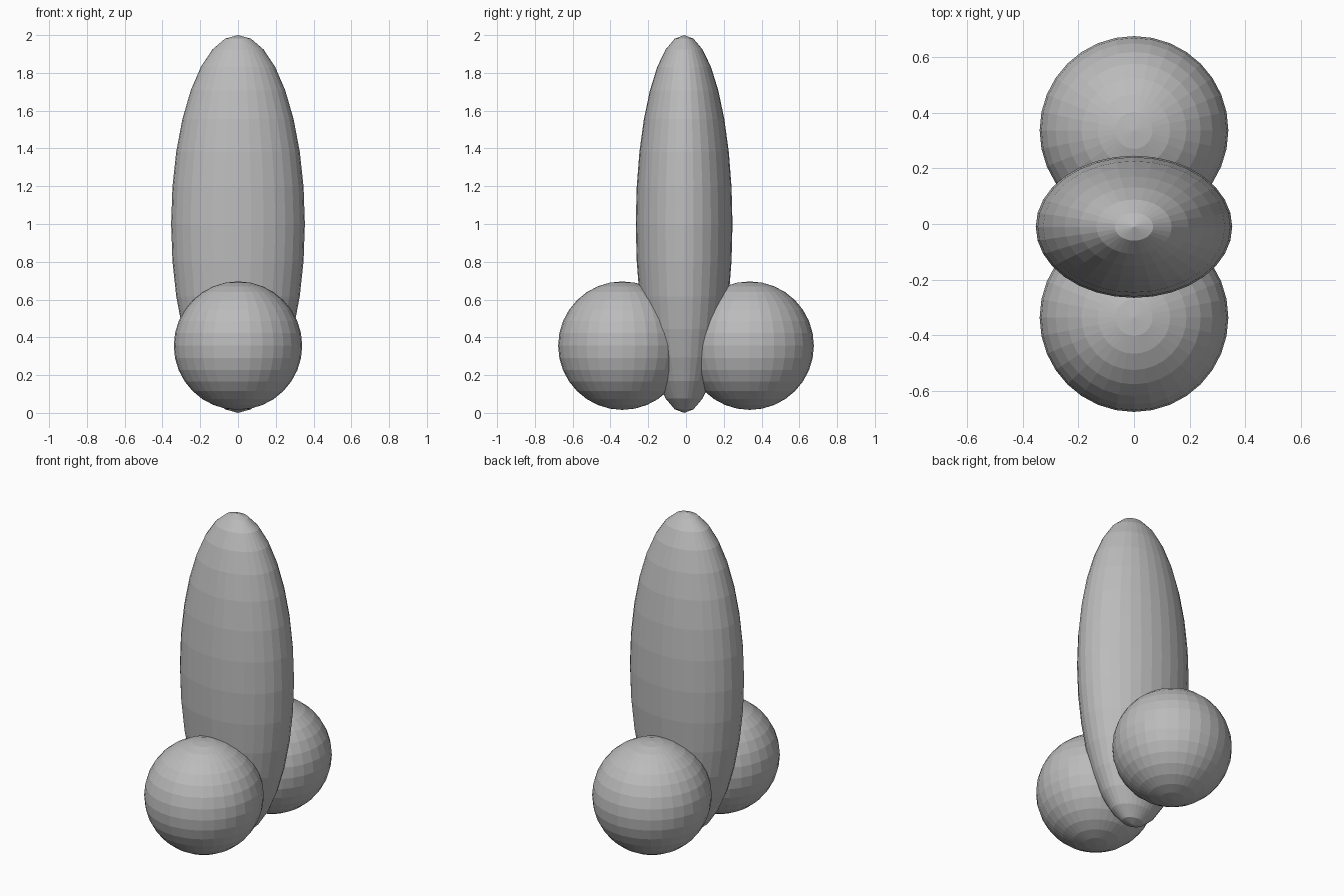
import bpy

cube = bpy.data.objects.get("Cube")
if cube:
    bpy.data.objects.remove(cube, do_unlink=True)

grey = bpy.data.materials.new("plain_grey")
grey.use_nodes = True
colour = (0.5, 0.5, 0.5, 1)
grey.diffuse_color = colour
grey.node_tree.nodes["Principled BSDF"].inputs["Base Color"].default_value = colour


def ellipsoid(name, centre, radii):
    """Flat-shaded sphere stretched to the given radii."""
    bpy.ops.mesh.primitive_uv_sphere_add(segments=32, ring_count=16, radius=1, location=centre)
    part = bpy.context.object
    part.name = name
    part.scale = radii
    bpy.ops.object.transform_apply(location=False, rotation=False, scale=True)
    part.data.materials.append(grey)
    return part


# Tall flattened body
ellipsoid("tall_body", (0, -0.01, 1), (0.354, 0.256, 1))

# Round ball on the front and on the back
for name, side in (("front_ball", -1), ("back_ball", 1)):
    ellipsoid(name, (0, side * 0.337, 0.356), (0.34, 0.34, 0.34))
